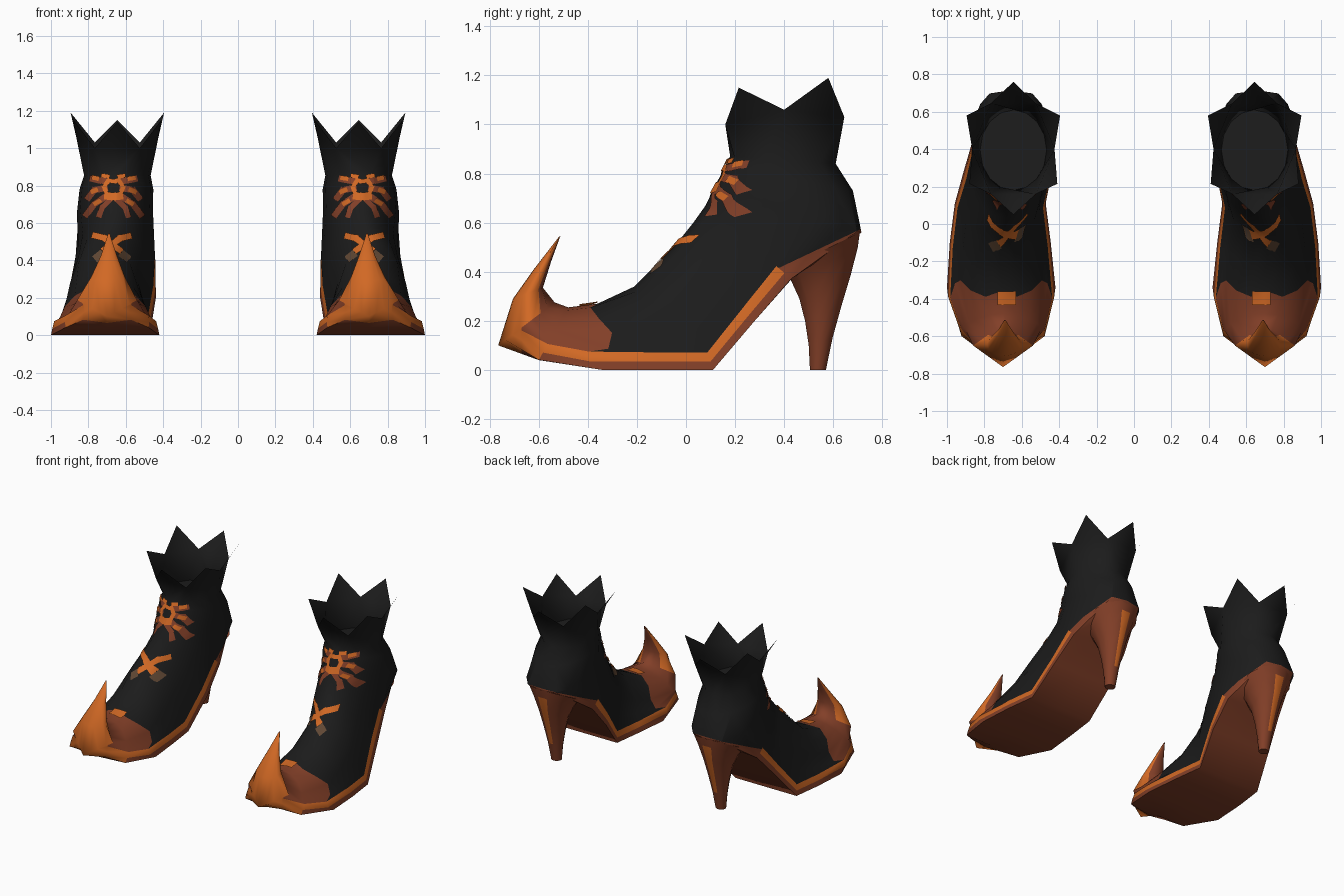
import bpy, bmesh, math
from mathutils import Vector
from mathutils.bvhtree import BVHTree

if "Cube" in bpy.data.objects:
    bpy.data.objects.remove(bpy.data.objects["Cube"])


def material(name, rgb):
    m = bpy.data.materials.new(name)
    m.diffuse_color = (*rgb, 1)
    m.use_nodes = True
    m.node_tree.nodes["Principled BSDF"].inputs["Base Color"].default_value = m.diffuse_color
    return m


MATS = [material("black_leather", (0.0115, 0.0115, 0.0115)),
        material("brown_leather", (0.225, 0.05, 0.021)),
        material("orange_leather", (0.64, 0.14, 0.018)),
        material("taupe_lace", (0.12, 0.065, 0.035))]
BLACK, BROWN, ORANGE, TAUPE = range(4)


def finish(name, bm, angle=60, normals=True):
    """Make an object from the right-hand part and mirror it to the left."""
    if normals:
        bmesh.ops.recalc_face_normals(bm, faces=bm.faces)
    me = bpy.data.meshes.new(name)
    bm.to_mesh(me)
    for m in MATS:
        me.materials.append(m)
    ob = bpy.data.objects.new(name, me)
    bpy.context.collection.objects.link(ob)
    bpy.ops.object.select_all(action='DESELECT')
    ob.select_set(True)
    bpy.context.view_layer.objects.active = ob
    bpy.ops.object.shade_smooth_by_angle(angle=math.radians(angle))
    ob.modifiers.new("pair", 'MIRROR').use_mirror_merge = False
    return ob


def loft(bm, rings, rule, caps=(True, True)):
    """Skin closed rings; rule(section, half_index) gives the colour."""
    vr = [[bm.verts.new(p) for p in r] for r in rings]
    n = len(vr[0])
    for s in range(len(vr) - 1):
        for i in range(n):
            j = (i + 1) % n
            f = bm.faces.new((vr[s][i], vr[s][j], vr[s + 1][j], vr[s + 1][i]))
            f.material_index = rule(s, min(i, n - 1 - i))
    for k, cap in zip((0, -1), caps):
        if cap:
            f = bm.faces.new(vr[k])
            f.material_index = rule(0 if k == 0 else len(vr) - 2, 0)
    return vr


def both(half, cx):
    """Complete a half outline of (x offset, y, z) into a full ring."""
    return [(cx + x, y, z) for x, y, z in half] + \
           [(cx - x, y, z) for x, y, z in half[-2:0:-1]]


def cut(bm, test, co, no):
    """Split only the chosen faces along a plane."""
    chosen = [f for f in bm.faces if test(f.calc_center_median())]
    geom = list({g for f in chosen for g in (f, *f.edges, *f.verts)})
    bmesh.ops.bisect_plane(bm, geom=geom, dist=1e-4, plane_co=co, plane_no=no)


# --- upper: sections from curled toe to ankle
# bottom y, z, top y, z, half width, centre x, roundness (2 = diamond)
SECTIONS = [
    (-.518, .542, -.512, .545, .004, .69, 1),
    (-.62, .41, -.55, .44, .043, .69, 1),
    (-.705, .29, -.583, .335, .09, .695, 1),
    (-.765, .10, -.535, .275, .16, .70, 2),
    (-.60, .04, -.48, .255, .237, .70, .1),
    (-.34, .0, -.36, .27, .29, .71, 0),
    (-.10, .0, -.21, .34, .27, .715, 0),
    (.11, .0, -.05, .50, .243, .715, 0),
    (.28, .20, .03, .60, .236, .675, 0),
    (.43, .37, .08, .67, .226, .656, .1),
    (.715, .56, .12, .75, .212, .658, .75),
    (.68, .73, .16, .83, .197, .65, 1),
    (.61, .84, .18, .87, .178, .645, 1)]
ZIGZAG = [0, -.03, 0, .05, .03, -.05, -.05, 0, 0]


def section(k):
    by, bz, ty, tz, w, cx, s = SECTIONS[k]
    L = max(math.hypot(by - ty, bz - tz), .2)
    ts = [1, .94, .78, .56, .32, .075 / L, .035 / L, 0, 0]
    ws = [0, .29, .56, .75, .85, .94, .975, 1, 0]
    half = []
    for i in range(9):
        a = math.pi * i / 8
        if s == 2:
            t, x = 1 - i / 8, 1 - abs(i - 4) / 4
        else:
            t = ts[i] * (1 - s) + (1 + math.cos(a)) / 2 * s
            x = ws[i] * (1 - s) + math.sin(a) * s
        y = by + (ty - by) * t + (ZIGZAG[i] if k == 5 else 0)
        half.append((x * w, y, bz + (tz - bz) * t))
    return both(half, cx)


def upper_colour(s, i):
    if s < 3:                                  # curl, brown inside
        return BROWN if i < 2 else ORANGE
    if s == 3:                                 # toe front
        return BROWN if i < 5 or i == 7 else ORANGE
    if s >= 10:
        return BLACK
    if i >= 6:                                 # sole
        return BROWN
    if i == 5 and s < 9:                       # welt stripe
        return ORANGE
    return BROWN if s == 4 else BLACK          # toe cap / leather


upper = bmesh.new()
vr = loft(upper, [section(k) for k in range(len(SECTIONS))], upper_colour, (True, False))
lo = vr[-1]

# brown counter at the back, cut along a rising line
cut(upper, lambda c: c.y > .36 and c.z < .7, (0, .43, .44), (0, -.135, .285))
# orange point under the toe
cut(upper, lambda c: c.y < -.56 and c.z < .2, (0, -.67, 0), (0, 1, 0))
for f in upper.faces:
    c = f.calc_center_median()
    if c.y > .36 and c.z < .75 and f.material_index != ORANGE:
        f.material_index = BROWN if c.z < .44 + (c.y - .43) * .474 else BLACK
    if c.y < -.67 and c.z < .2:
        f.material_index = ORANGE

# jagged collar: points alternate with notches (x offset, y, z)
EDGE = [(0, .05, 1.14), (.12, .16, 1.0), (.235, .215, 1.15), (.22, .40, 1.06),
        (.25, .58, 1.19), (.12, .645, 1.03), (0, .76, 1.15)]
n = len(lo)
floor_ring = [v.co.copy() for v in lo]
hi = [upper.verts.new(p) for p in both(EDGE, .645)]
notch = hi[1::2]                               # zip the ankle ring to the notches
i = k = 0
while i < n or k < 6:
    a, b = lo[i % n], notch[(k - 1) % 6]
    if k < 6 and (i >= n or k / 6 <= i / n - .01):
        upper.faces.new((a, notch[k % 6], b))
        k += 1
    else:
        upper.faces.new((a, lo[(i + 1) % n], b))
        i += 1
for k in range(0, 12, 2):
    upper.faces.new((hi[k - 1], hi[(k + 1) % 12], hi[k]))
bmesh.ops.recalc_face_normals(upper, faces=upper.faces)
tree = BVHTree.FromBMesh(upper)
finish("boot_upper", upper, 70)

# --- lining that closes the ankle
lining = bmesh.new()
lining.faces.new([lining.verts.new(p + Vector((0, 0, -.004))) for p in floor_ring])
lining.normal_update()
for f in lining.faces:
    if f.normal.z < 0:
        f.normal_flip()
finish("ankle_lining", lining, 30, normals=False)

# --- heel: front y, z, back y, z, half width
HEEL = [(.40, .41, .708, .56, .175), (.43, .36, .70, .50, .135),
        (.462, .29, .672, .39, .095), (.485, .20, .633, .26, .07),
        (.50, .10, .597, .13, .05), (.505, 0, .57, 0, .036)]
heel = bmesh.new()
rings = []
for fy, fz, ry, rz, w in HEEL:
    ring = []
    for i in range(12):
        a = math.tau * (i - .5) / 12
        c = (1 + math.cos(a) / math.cos(math.pi / 12)) / 2
        ring.append((.655 + w * math.sin(a), fy + (ry - fy) * c, fz + (rz - fz) * c))
    rings.append(ring)
loft(heel, rings, lambda s, i: BROWN)
for f in heel.faces:                           # stripe down the back
    c = f.calc_center_median()
    if abs(c.x - .655) < .004 and c.y > .56 and .12 < c.z < .5:
        f.material_index = ORANGE
finish("heel", heel, 50)


# --- laces and trim: thin strips laid on the leather
def strip(bm, pts, width, colour, ray=Vector((0, 1, 0))):
    lift = {BROWN: .005, TAUPE: .005, ORANGE: .0085}[colour]

    def lay(p):
        o = Vector((p.x, -.3, p.y)) if ray.y else Vector((p.x, p.y, 2))
        hit, nor, _, _ = tree.ray_cast(o, ray)
        if not hit:
            return None
        return hit + nor * (lift if nor.dot(ray) < 0 else -lift)
    for a, b in zip(pts, pts[1:]):
        a, b = Vector(a), Vector(b)
        d = (b - a).normalized()
        a, b = a - d * width * .3, b + d * width * .3
        side = Vector((-d.y, d.x)) * width / 2
        n = max(2, int((b - a).length / .015))
        rows = []
        for k in range(n + 1):
            p = a.lerp(b, k / n)
            rows.append([lay(p + side * u) for u in (-1, 0, 1)])
        for r, q in zip(rows, rows[1:]):
            for u in (0, 1):
                quad = [r[u], r[u + 1], q[u + 1], q[u]]
                if all(quad):
                    f = bm.faces.new([bm.verts.new(v) for v in quad])
                    f.material_index = colour
                    f.normal_update()
                    if f.normal.dot(ray) > 0:
                        f.normal_flip()


# centre x, points (x offset, z), width, colour
BOW = [(((.03, .82), (.07, .825), (.115, .835)), .032, BROWN),
       (((.04, .785), (.10, .775), (.135, .73)), .034, BROWN),
       (((.04, .74), (.10, .70), (.145, .64)), .034, BROWN),
       (((.02, .72), (.06, .68), (.075, .635)), .028, BROWN),
       (((0, .738), (.035, .742)), .042, ORANGE),
       (((.035, .75), (.048, .79), (.025, .825)), .024, ORANGE),
       (((0, .82), (.025, .822)), .024, ORANGE),
       (((.025, .845), (.055, .85)), .022, ORANGE),
       (((.08, .835), (.105, .84)), .024, ORANGE),
       (((.085, .775), (.11, .765)), .024, ORANGE),
       (((.07, .715), (.095, .70)), .022, ORANGE)]
CROSS = [(((0, .48), (.04, .515), (.09, .528)), .035, ORANGE),
         (((0, .48), (.04, .45)), .035, ORANGE),
         (((.055, .43), (.08, .41)), .042, TAUPE)]
bow, cross, patch = bmesh.new(), bmesh.new(), bmesh.new()
for bm, cx, table in ((bow, .665, BOW), (cross, .675, CROSS)):
    for m in (-1, 1):
        for pts, width, colour in table:
            strip(bm, [(cx + m * x, z) for x, z in pts], width, colour)
# toe patch
strip(patch, [(.655, -.395), (.705, -.395)], .075, ORANGE, Vector((0, 0, -1)))
for name, bm in (("lace_bow", bow), ("lace_cross", cross), ("toe_patch", patch)):
    bmesh.ops.remove_doubles(bm, verts=bm.verts, dist=.0005)
    finish(name, bm, 40, normals=False)
